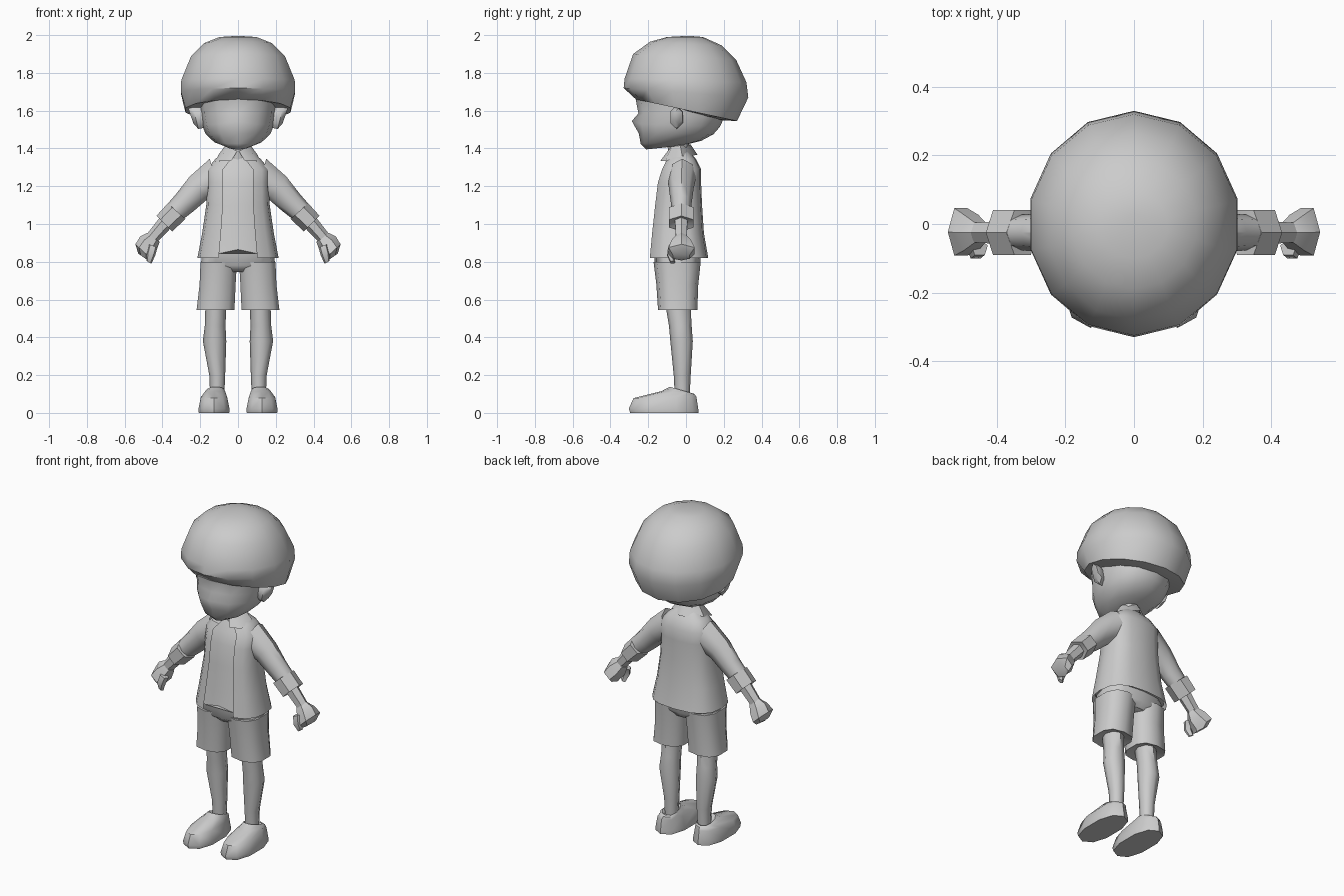
import bpy, bmesh, math
from mathutils import Vector as V

grey = bpy.data.materials.new("plain_grey")
grey.diffuse_color = (0.6, 0.6, 0.6, 1)


def finish(name, bm, mirror=False, angle=50):
    bmesh.ops.recalc_face_normals(bm, faces=bm.faces)
    me = bpy.data.meshes.new(name)
    bm.to_mesh(me)
    bm.free()
    me.materials.append(grey)
    ob = bpy.data.objects.new(name, me)
    bpy.context.collection.objects.link(ob)
    if mirror:
        ob.modifiers.new("mirror", 'MIRROR').use_clip = False
    bpy.ops.object.select_all(action='DESELECT')
    ob.select_set(True)
    bpy.context.view_layer.objects.active = ob
    bpy.ops.object.shade_smooth_by_angle(angle=math.radians(angle))
    return ob


def ring(c, u, v, n, a0=0.0, power=1.0, gap=None):
    """Points around centre c; angle 0 lies along v, gap leaves an opening there."""
    c, u, v = V(c), V(u), V(v)
    out = []
    for i in range(n):
        if gap is None:
            a = a0 + math.tau * i / n
        else:
            a = gap + (math.tau - 2 * gap) * i / (n - 1)
        s, k = math.sin(a), math.cos(a)
        out.append(c + u * math.copysign(abs(s) ** power, s) + v * math.copysign(abs(k) ** power, k))
    return out


def loft(name, rings, mirror=False, closed=True, caps=True, angle=50):
    bm = bmesh.new()
    rows = [[bm.verts.new(p) for p in r] for r in rings]
    n = len(rows[0])
    for a, b in zip(rows, rows[1:]):
        for i in range(n if closed else n - 1):
            j = (i + 1) % n
            bm.faces.new((a[i], a[j], b[j], b[i]))
    if caps and closed:
        bm.faces.new(rows[0])
        bm.faces.new(rows[-1])
    return finish(name, bm, mirror, angle)


def level(x, z, hw, yf, yb, n, zf=None, zb=None, **kw):
    """Ring given by half width, front y and back y, optionally tilted."""
    zf = z if zf is None else zf
    zb = z if zb is None else zb
    return ring((x, (yf + yb) / 2, (zf + zb) / 2), (hw, 0, 0),
                (0, (yf - yb) / 2, (zf - zb) / 2), n, **kw)


# Hair: tilted rings from the underside to the crown
hair = [(.19, -.2, .17, 1.66, 1.55), (.285, -.265, .27, 1.66, 1.545),
        (.31, -.33, .33, 1.72, 1.67), (.308, -.325, .32, 1.77, 1.75),
        (.255, -.28, .265, 1.9, 1.87), (.185, -.19, .19, 1.965, 1.945),
        (.10, -.10, .09, 1.99, 1.99)]
rings = [level(0, 0, hw, yf, yb, 14, zf, zb) for hw, yf, yb, zf, zb in hair]
rings.append(level(0, 1.995, .02, -.01, .03, 14))
loft("hair", rings)

# Head with pointed nose on the front column
head = [(.05, -.21, -.02, 1.395, 1.415), (.125, -.24, .08, 1.425, 1.44),
        (.172, -.25, .145, 1.48, 1.475), (.19, -.262, .18, 1.53, 1.515),
        (.2, -.252, .2, 1.585, 1.56), (.205, -.27, .21, 1.68, 1.63)]
rings = [level(0, 0, hw, yf, yb, 12, zf, zb, power=.9) for hw, yf, yb, zf, zb in head]
rings[3][0].y = -.287
rings[3][0].z = 1.545
loft("head", rings)

# Ears: small flared flaps
loft("ear", [ring((.175, -.055, 1.56), (0, .02, 0), (0, 0, .05), 6),
             ring((.225, -.05, 1.565), (0, .038, 0), (.015, 0, .062), 6),
             ring((.25, -.04, 1.572), (0, .025, 0), (.014, 0, .04), 6)], mirror=True)

# Neck
loft("neck", [level(0, 1.33, .06, -.09, .01, 8), level(0, 1.44, .058, -.1, .02, 8)])

# Undershirt and open shirt share one set of levels
body = [(.82, .215, -.2, .118), (.95, .19, -.187, .095), (1.1, .168, -.17, .085),
        (1.22, .165, -.155, .08), (1.29, .165, -.132, .08),
        (1.345, .12, -.1, .052), (1.385, .065, -.082, .015)]
under = [level(0, max(z, .85), hw * .92, yf + .012, yb - .012, 16, power=.75)
         for z, hw, yf, yb in body]
for p in under[0]:
    p.z += .015 * math.cos(p.x * 45)
loft("undershirt", under)
shirt = [level(0, z, hw, yf, yb, 15, power=.75, gap=.38 if z < 1.3 else .2)
         for z, hw, yf, yb in body]
loft("open_shirt", shirt, closed=False)

# Collar: two folded flaps and the band behind the neck
bm = bmesh.new()
top = [(.005, -.098, 1.385), (.055, -.075, 1.41), (.068, -.03, 1.415), (0, .025, 1.42)]
low = [(.035, -.135, 1.335), (.1, -.11, 1.332), (.108, -.02, 1.36), (0, .062, 1.365)]
a, b = [[bm.verts.new(p) for p in row] for row in (top, low)]
for i in range(3):
    bm.faces.new((a[i], b[i], b[i + 1], a[i + 1]))
finish("collar", bm, True)

# Sleeves, cuffs and forearms
Y = -.025
loft("sleeve", [ring((.12, -.02, 1.25), (0, .075, 0), (.03, 0, .095), 8),
                ring((.21, Y, 1.19), (0, .066, 0), (.047, 0, .06), 8),
                ring((.285, Y, 1.11), (0, .055, 0), (.045, 0, .046), 8),
                ring((.36, Y, 1.04), (0, .05, 0), (.038, 0, .038), 8)], mirror=True)
loft("cuff", [ring((.325, Y, 1.068), (0, .055, 0), (.035, 0, .035), 6),
              ring((.325, Y, 1.068), (0, .076, 0), (.047, 0, .041), 6),
              ring((.39, Y, 1.002), (0, .076, 0), (.042, 0, .041), 6),
              ring((.385, Y, 1.008), (0, .05, 0), (.025, 0, .025), 6)], mirror=True, angle=35)
loft("forearm", [ring((.36, Y, 1.035), (0, .04, 0), (.03, 0, .03), 6),
                 ring((.455, Y, .925), (0, .033, 0), (.027, 0, .022), 6)], mirror=True)

# Hands: chunky fist plus thumb
loft("hand", [ring((.445, Y, .93), (0, .03, 0), (.03, 0, .025), 6),
              ring((.475, Y, .895), (0, .06, 0), (.042, 0, .04), 6),
              ring((.505, Y + .002, .858), (0, .08, 0), (.038, 0, .035), 6),
              ring((.502, Y, .825), (0, .05, 0), (.026, 0, .018), 6)], mirror=True, angle=40)
loft("thumb", [ring((.45, -.07, .885), (.025, 0, .01), (0, .025, 0), 5),
               ring((.462, -.085, .84), (.024, 0, .01), (0, .02, 0), 5),
               ring((.472, -.07, .797), (.014, 0, .008), (0, .014, 0), 5)], mirror=True)

# Shorts: hips and two flared legs
loft("shorts_hips", [level(0, .745, .13, -.13, .05, 12, power=.7),
                     level(0, .78, .198, -.168, .075, 12, power=.7),
                     level(0, .9, .18, -.165, .08, 12, power=.7)])
loft("shorts_leg", [level(.118, .56, .06, -.1, .02, 10),
                    level(.119, .545, .104, -.148, .06, 10, power=.75),
                    level(.108, .68, .099, -.157, .065, 10, power=.75),
                    level(.102, .80, .1, -.172, .078, 10, power=.75)], mirror=True)

# Legs: thigh, knee, calf, ankle
leg = [(.11, .1, .038, -.06, .02), (.11, .2, .042, -.065, .025), (.124, .38, .062, -.083, .036),
       (.121, .46, .055, -.09, .03), (.118, .55, .055, -.105, .025), (.11, .65, .055, -.11, .02)]
loft("leg", [level(x, z, hw, yf, yb, 8) for x, z, hw, yf, yb in leg], mirror=True)

# Shoes: sole outline rising to the ankle opening
shoe = [(.127, .084, -.295, .065, 0, 0), (.127, .086, -.303, .065, .022, .02),
        (.127, .073, -.278, .055, .078, .085), (.122, .058, -.13, .045, .115, .1),
        (.118, .045, -.085, .03, .138, .105), (.115, .032, -.06, .015, .115, .09)]
loft("shoe", [level(x, 0, hw, yf, yb, 10, zf, zb, power=.85)
              for x, hw, yf, yb, zf, zb in shoe], mirror=True, angle=45)
